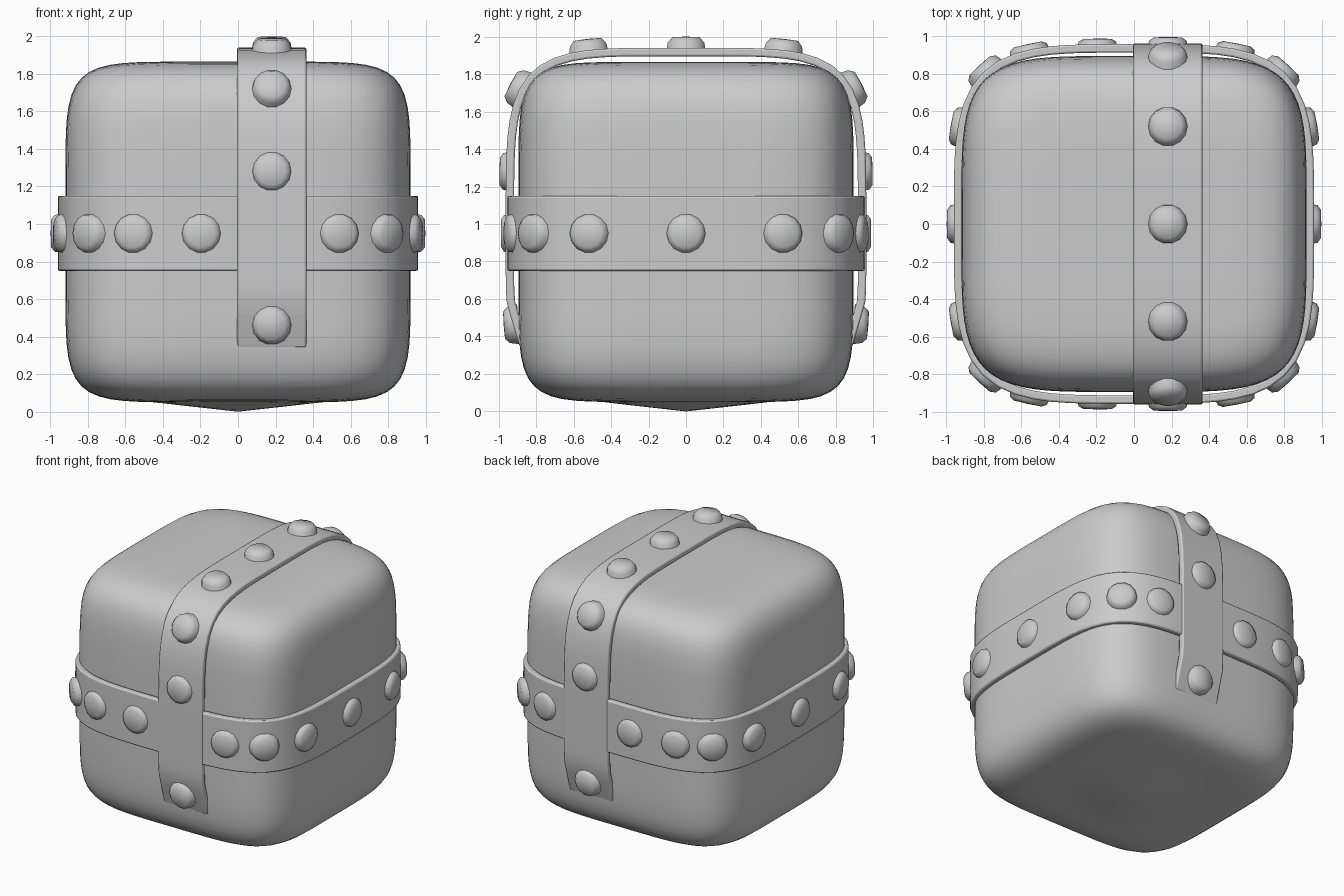
import bpy, bmesh, math
from mathutils import Vector

if "Cube" in bpy.data.objects:
    bpy.data.objects.remove(bpy.data.objects["Cube"])

MID = 0.95        # height of the belt and body centre
STRAP_X = 0.18    # sideways centre of the vertical strap

grey = bpy.data.materials.new("stone grey")
grey.use_nodes = True
grey.diffuse_color = (0.6, 0.6, 0.6, 1)
grey.node_tree.nodes["Principled BSDF"].inputs["Base Color"].default_value = (0.6, 0.6, 0.6, 1)


def finish(bm, name, angle=50):
    bmesh.ops.recalc_face_normals(bm, faces=bm.faces[:])
    mesh = bpy.data.meshes.new(name)
    bm.to_mesh(mesh)
    bm.free()
    mesh.materials.append(grey)
    obj = bpy.data.objects.new(name, mesh)
    bpy.context.collection.objects.link(obj)
    bpy.ops.object.select_all(action="DESELECT")
    obj.select_set(True)
    bpy.context.view_layer.objects.active = obj
    bpy.ops.object.shade_smooth_by_angle(angle=math.radians(angle))
    return obj


def rounded_square(a, b, n, angle):
    """Point and outward normal on a superellipse."""
    c, s = math.cos(angle), math.sin(angle)
    r = (abs(c / a) ** n + abs(s / b) ** n) ** (-1 / n)
    u, v = r * c, r * s
    nu = math.copysign(abs(u / a) ** (n - 1) / a, u)
    nv = math.copysign(abs(v / b) ** (n - 1) / b, v)
    length = math.hypot(nu, nv)
    return u, v, nu / length, nv / length


def belt_point(angle):
    u, v, nu, nv = rounded_square(0.96, 0.958, 4, angle)
    return Vector((u, v, MID)), Vector((nu, nv, 0))


def strap_point(angle):
    u, v, nu, nv = rounded_square(0.962, 0.99, 4.7, angle)
    # lower ends tuck in against the body
    tuck = 0.055 * min(1, max(0, (0.6 - MID - v) / 0.24))
    u -= math.copysign(tuck, u)
    return Vector((STRAP_X, u, MID + v)), Vector((0, nu, nv))


def band(name, point, start, end, steps, across, closed, thick=0.045):
    bm = bmesh.new()
    rings = []
    for i in range(steps if closed else steps + 1):
        p, n = point(math.radians(start + (end - start) * i / steps))
        corners = [p + across, p - across, p - across - n * thick, p + across - n * thick]
        rings.append([bm.verts.new(c) for c in corners])
    pairs = list(zip(rings, rings[1:]))
    if closed:
        pairs.append((rings[-1], rings[0]))
    else:
        bm.faces.new(rings[0])
        bm.faces.new(rings[-1])
    for a, b in pairs:
        for k in range(4):
            m = (k + 1) % 4
            bm.faces.new((a[k], a[m], b[m], b[k]))
    obj = finish(bm, name)
    bevel = obj.modifiers.new("soft_edges", "BEVEL")
    bevel.width = 0.01
    bevel.segments = 2
    bevel.limit_method = "ANGLE"
    bevel.angle_limit = math.radians(50)
    return obj


def rivet(name, location, normal, height):
    bm = bmesh.new()
    sides = 14
    rings = []
    for radius, level in ((0.11, -0.03), (0.1, height * 0.45), (0.075, height * 0.95)):
        ring = []
        for i in range(sides):
            t = math.tau * i / sides
            ring.append(bm.verts.new((radius * math.cos(t), radius * math.sin(t), level)))
        rings.append(ring)
    for a, b in zip(rings, rings[1:]):
        for k in range(sides):
            m = (k + 1) % sides
            bm.faces.new((a[k], a[m], b[m], b[k]))
    bm.faces.new(rings[0])
    tip = bm.verts.new((0, 0, height))
    for k in range(sides):
        bm.faces.new((rings[-1][k], rings[-1][(k + 1) % sides], tip))
    obj = finish(bm, name, 70)
    obj.location = location
    obj.rotation_mode = "QUATERNION"
    obj.rotation_quaternion = normal.to_track_quat("Z", "Y")


# Soft block body with a shallow point underneath
bm = bmesh.new()
bmesh.ops.create_cube(bm, size=2)
bmesh.ops.subdivide_edges(bm, edges=bm.edges[:], cuts=23, use_grid_fill=True)
for v in bm.verts:
    x, y, z = v.co
    flat = (abs(x) ** 4.7 + abs(y) ** 4.7) ** (1 / 4.7)
    v.co /= (flat ** 7 + abs(z) ** 7) ** (1 / 7)
    v.co.x *= 0.92
    v.co.y *= 0.895
    v.co.z *= 0.915 if z > 0 else 0.9
    if z < -0.9:
        v.co.z -= 0.05 * max(0, 1 - math.hypot(v.co.x, v.co.y) / 0.45)
    v.co.z += MID
finish(bm, "body")

# Belt around the middle and strap over the top
band("belt", belt_point, 0, 360, 72, Vector((0, 0, 0.2)), True)
band("strap", strap_point, -33, 213, 60, Vector((0.185, 0, 0)), False)

# Strap rivets, mirrored front to back
for degrees, height in ((90, 0.06), (62, 0.06), (41, 0.055), (19, 0.035), (-27, 0.05)):
    for a in {degrees, 180 - degrees}:
        p, n = strap_point(math.radians(a))
        rivet("strap_rivet", p, n, height)

# Belt rivets on the two sides, then the corners, front and back
spots = [(sx * 0.96, y, 0.038) for sx in (-1, 1) for y in (-0.53, 0, 0.53)]
spots += [(x, sy * 0.93, 0.03) for sy in (-1, 1) for x in (-0.56, -0.19, 0.54)]
spots += [(sx * 0.8, sy * 0.82, 0.04) for sx in (-1, 1) for sy in (-1, 1)]
for x, y, height in spots:
    p, n = belt_point(math.atan2(y, x))
    rivet("belt_rivet", p, n, height)
